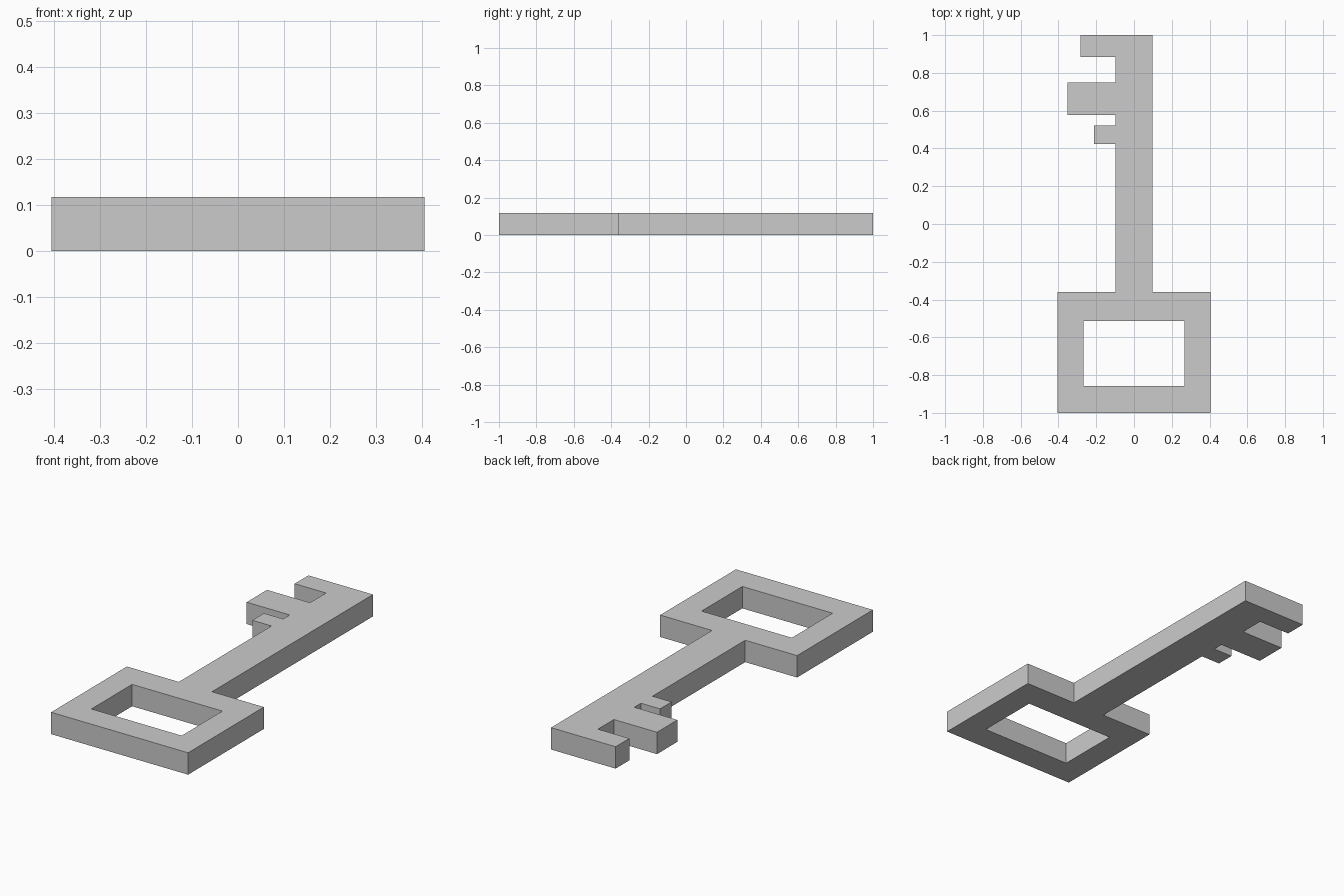
import bpy
import bmesh
import math

if "Cube" in bpy.data.objects:
    bpy.data.objects.remove(bpy.data.objects["Cube"])

THICKNESS = 0.117
SHAFT_X = 0.098                      # half width of the shaft
BOW_X, BOW_TOP, BOW_BOTTOM = 0.405, -0.36, -1.0
# Teeth: (tip x, lower y, upper y), from the bow to the tip
TEETH = [(-0.211, 0.423, 0.521), (-0.353, 0.577, 0.749), (-0.284, 0.884, 1.0)]


def add_loop(bm, points):
    """Add a closed loop of edges on z = 0."""
    verts = [bm.verts.new((x, y, 0)) for x, y in points]
    for a, b in zip(verts, verts[1:] + verts[:1]):
        bm.edges.new((a, b))


# Outer outline: bow, right side of the shaft, then the toothed left side
outline = [(-BOW_X, BOW_TOP), (-BOW_X, BOW_BOTTOM), (BOW_X, BOW_BOTTOM),
           (BOW_X, BOW_TOP), (SHAFT_X, BOW_TOP), (SHAFT_X, 1.0)]
for tip, low, high in reversed(TEETH):
    if high < 1.0:
        outline.append((-SHAFT_X, high))
    outline += [(tip, high), (tip, low), (-SHAFT_X, low)]
outline.append((-SHAFT_X, BOW_TOP))

# Rectangular opening in the bow
opening = [(-0.267, -0.857), (0.267, -0.857), (0.267, -0.513), (-0.267, -0.513)]

# Fill the flat profile, tidy it and extrude it to a solid
bm = bmesh.new()
add_loop(bm, outline)
add_loop(bm, opening)
bmesh.ops.triangle_fill(bm, edges=bm.edges[:], use_beauty=True, normal=(0, 0, 1))
bmesh.ops.dissolve_limit(bm, angle_limit=math.radians(1),
                         verts=bm.verts[:], edges=bm.edges[:])
top = bmesh.ops.extrude_face_region(bm, geom=bm.faces[:], use_keep_orig=True)["geom"]
bmesh.ops.translate(bm, vec=(0, 0, THICKNESS),
                    verts=[g for g in top if isinstance(g, bmesh.types.BMVert)])
bmesh.ops.recalc_face_normals(bm, faces=bm.faces[:])

mesh = bpy.data.meshes.new("key")
bm.to_mesh(mesh)
bm.free()
bpy.context.collection.objects.link(bpy.data.objects.new("key", mesh))
